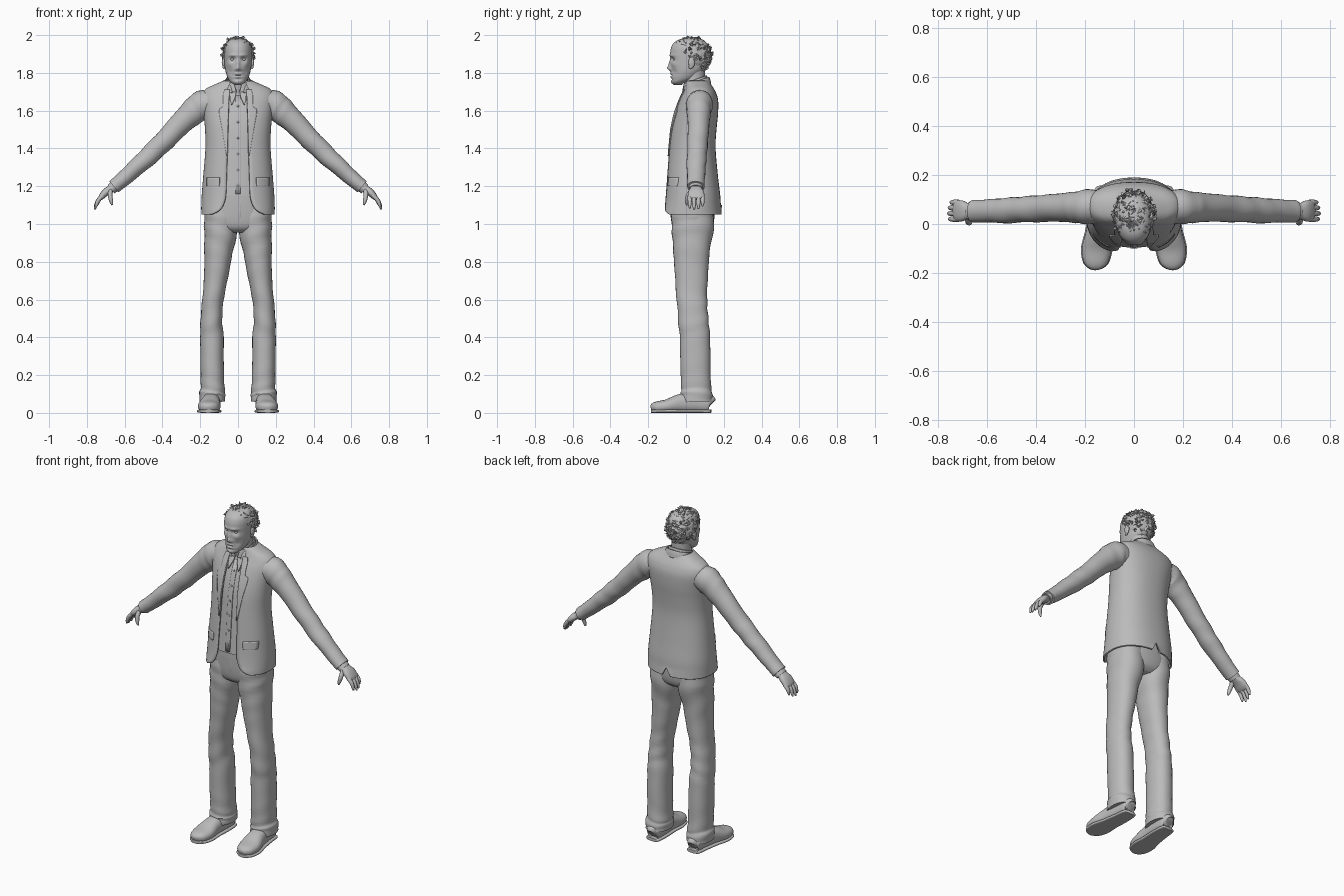
import bpy
import bmesh
import random
from math import sin, cos, pi, asin, exp, copysign
from mathutils import Vector, Matrix, noise

random.seed(4)
default_cube = bpy.data.objects.get("Cube")
if default_cube:
    bpy.data.objects.remove(default_cube, do_unlink=True)

grey = bpy.data.materials.new("plain_grey")
grey.use_nodes = True
grey.diffuse_color = (0.5, 0.5, 0.5, 1)
grey.node_tree.nodes["Principled BSDF"].inputs["Base Color"].default_value = grey.diffuse_color


def finish(name, bm, thickness=0, sharp=50):
    """Turn a bmesh into a smooth, grey object."""
    bmesh.ops.recalc_face_normals(bm, faces=bm.faces)
    mesh = bpy.data.meshes.new(name)
    bm.to_mesh(mesh)
    bm.free()
    mesh.materials.append(grey)
    obj = bpy.data.objects.new(name, mesh)
    bpy.context.collection.objects.link(obj)
    if thickness:
        solid = obj.modifiers.new("cloth", "SOLIDIFY")
        solid.thickness = thickness
        solid.offset = 0
    bpy.ops.object.select_all(action="DESELECT")
    obj.select_set(True)
    bpy.context.view_layer.objects.active = obj
    bpy.ops.object.shade_smooth_by_angle(angle=sharp * pi / 180)
    return obj


def resample(rows, steps):
    """Catmull-Rom interpolation through rows of numbers."""
    result = []
    for i in range(len(rows) - 1):
        a, b = rows[max(i - 1, 0)], rows[i]
        c, d = rows[i + 1], rows[min(i + 2, len(rows) - 1)]
        for k in range(steps):
            t = k / steps
            result.append([q + t / 2 * (r - p + t * (2 * p - 5 * q + 4 * r - s + t * (3 * (q - r) + s - p)))
                           for p, q, r, s in zip(a, b, c, d)])
    return result + [list(rows[-1])]


def skin(rings, closed=True):
    """Bridge rings of points with quads, capping closed ones."""
    bm = bmesh.new()
    grid = [[bm.verts.new(p) for p in ring] for ring in rings]
    count = len(grid[0])
    for low, high in zip(grid, grid[1:]):
        for i in range(count if closed else count - 1):
            j = (i + 1) % count
            bm.faces.new((low[i], low[j], high[j], high[i]))
    if closed:
        bm.faces.new(grid[0])
        bm.faces.new(grid[-1])
    return bm


def power(value, exponent):
    return copysign(abs(value) ** exponent, value)


def stack(rows, sides=48, p=2.3, tilt=0, steps=4, shrink=0):
    """Level rings of (z, half width, front y, back y, optional front gap)."""
    rings = []
    opened = len(rows[0]) > 4
    for z, rx, front, back, *gap in resample(rows, steps):
        rx, mid, ry = rx - shrink, (front + back) / 2, (back - front) / 2 - shrink
        start = asin(min(gap[0] / rx, 1) ** (p / 2)) if opened else 0
        ring = []
        for i in range(sides + 1 if opened else sides):
            a = start + (2 * pi - 2 * start) * i / sides
            c = power(cos(a), 2 / p)
            ring.append(Vector((rx * power(sin(a), 2 / p), mid - ry * c, z - tilt * c)))
        rings.append(ring)
    return rings, not opened


def tube(name, path, ref, side=1, sides=24, p=2, steps=5, fold=0):
    """Sweep (x, y, z, across, along ref) sections, with optional cloth folds."""
    rows = resample(path, steps)
    centres = [Vector(r[:3]) for r in rows]
    rings = []
    for i, row in enumerate(rows):
        d = (centres[min(i + 1, len(rows) - 1)] - centres[max(i - 1, 0)]).normalized()
        u = (ref - d * ref.dot(d)).normalized()
        v = d.cross(u)
        ring = []
        for k in range(sides):
            a = 2 * pi * k / sides
            swell = 1 + fold * sin(i * 1.3 + 2 * sin(a + i / 5)) * (0.6 + 0.4 * sin(i / 3))
            q = centres[i] + swell * (v * row[3] * power(cos(a), 2 / p) + u * row[4] * power(sin(a), 2 / p))
            ring.append((q.x * side, q.y, max(q.z, 0)))
        rings.append(ring)
    return finish(name, skin(rings))


def ball(name, centre, radii):
    bm = bmesh.new()
    bmesh.ops.create_uvsphere(bm, u_segments=20, v_segments=12, radius=1,
                              matrix=Matrix.Translation(centre) @ Matrix.Diagonal((*radii, 1)))
    return finish(name, bm)


X, Y, Z = Vector((1, 0, 0)), Vector((0, 1, 0)), Vector((0, 0, 1))

# Jacket: open front with cutaway hem and a vent at the back
TORSO = [(1.05, .19, -.125, .185, .14), (1.07, .19, -.122, .183, .1), (1.1, .19, -.115, .18, .078),
         (1.15, .188, -.108, .177, .064), (1.25, .18, -.1, .165, .06), (1.4, .168, -.088, .152, .055),
         (1.5, .17, -.078, .157, .052), (1.58, .178, -.06, .165, .05), (1.65, .189, -.035, .166, .047),
         (1.69, .185, -.015, .156, .045), (1.715, .163, -.004, .143, .043), (1.735, .12, 0, .13, .04),
         (1.755, .075, 0, .12, .035)]
rings, closed = stack(TORSO)
for ring in rings:
    ring[24].z = max(ring[24].z, 1.1)
finish("jacket", skin(rings, closed), 0.009)

# Shirt under the jacket
rings, closed = stack([row[:4] for row in TORSO[3:]], shrink=0.012)
finish("shirt", skin(rings, closed))


def patch(name, rows, lift, side=1, thickness=0.006):
    """Cloth strip on the chest: rows of (z, inner x, outer x)."""
    rings = []
    for z, inner, outer in resample(rows, 3):
        i = max(k for k, row in enumerate(TORSO[:-1]) if row[0] <= z)
        low, high = TORSO[i], TORSO[i + 1]
        t = (z - low[0]) / (high[0] - low[0])
        rx, front, back = [a + (b - a) * t for a, b in zip(low[1:4], high[1:4])]
        ring = []
        for k in range(7):
            x = inner + (outer - inner) * k / 6
            depth = max(1 - (abs(x) / rx) ** 2.3, 0) ** (1 / 2.3)
            ring.append((x * side, (front + back) / 2 - (back - front) / 2 * depth - lift, z))
        rings.append(ring)
    return finish(name, skin(rings, False), thickness)


patch("shirt_placket", [(1.16, -.014, .014), (1.4, -.014, .014), (1.68, -.014, .014)], -.01)
for i in range(6):
    row = TORSO[4]
    z = 1.2 + i * 0.085
    front = -0.104 + max(z - 1.2, 0) * 0.075 + max(z - 1.5, 0) * 0.2
    ball("shirt_button", (0, front + 0.008, z), (.006, .004, .006))

for side, label in ((1, "left"), (-1, "right")):
    patch(label + "_lapel", [(1.36, .055, .06), (1.5, .053, .083), (1.6, .05, .1),
                             (1.62, .05, .08), (1.68, .046, .078), (1.71, .043, .07)], .007, side)
    patch(label + "_pocket_flap", [(1.2, .1, .164), (1.215, .097, .165), (1.245, .097, .165)], .006, side)
    patch(label + "_shirt_collar_point", [(1.63, .032, .036), (1.67, .015, .043), (1.71, .007, .045)], .002, side)

# Collars, higher at the back
rings, closed = stack([(1.715, .082, -.022, .13, .03), (1.74, .075, -.015, .125, .035),
                       (1.755, .068, -.008, .119, .04)], tilt=0.022)
finish("jacket_collar", skin(rings, closed), 0.008)
rings, closed = stack([(1.72, .066, -.018, .115, .01), (1.745, .064, -.014, .112, .015),
                       (1.765, .061, -.01, .108, .02)], tilt=0.022)
finish("shirt_collar", skin(rings, closed), 0.006)

# Neck
rings, closed = stack([(1.66, .07, .0, .11), (1.74, .055, -.01, .1), (1.82, .055, -.02, .1)], p=2)
finish("neck", skin(rings, closed))

# Head with sculpted face: bumps are (x, z, x spread, z spread, push)
HEAD = [(1.737, .018, -.066, -.02), (1.75, .038, -.075, .0), (1.77, .053, -.078, .05), (1.8, .064, -.079, .085),
        (1.83, .07, -.08, .11), (1.87, .073, -.082, .12), (1.9, .074, -.084, .125), (1.93, .073, -.08, .123),
        (1.955, .065, -.068, .112), (1.975, .045, -.04, .088), (1.985, .012, .01, .045)]
BUMPS = [(0, 1.825, .011, .013, -.02), (0, 1.85, .009, .018, -.01), (.029, 1.872, .015, .011, .013),
         (.026, 1.893, .022, .007, -.006), (.014, 1.818, .006, .007, -.006), (0, 1.795, .02, .005, -.006),
         (0, 1.787, .022, .003, .006), (0, 1.779, .017, .005, -.006), (0, 1.766, .02, .005, .004),
         (0, 1.75, .018, .01, -.004), (.045, 1.845, .014, .012, -.005), (.04, 1.805, .014, .016, .006)]
rings, closed = stack(HEAD, sides=96, p=2.15, steps=7)
for ring in rings:
    for v in ring:
        if v.y < 0:
            v.y += sum(push * exp(-((abs(v.x) - x) / sx) ** 2 - ((v.z - z) / sz) ** 2)
                       for x, z, sx, sz, push in BUMPS)
finish("head", skin(rings, closed), sharp=80)

# Hair: noisy cap trimmed at the hairline, plus loose tufts
bm = bmesh.new()
bmesh.ops.create_icosphere(bm, subdivisions=5, radius=1)
for v in bm.verts:
    rough = 1 + 0.06 * noise.noise(v.co * 5) + 0.03 * noise.noise(v.co * 13)
    v.co = Vector((v.co.x * .083, v.co.y * .105, v.co.z * .095)) * rough + Vector((0, .028, 1.892))


def hairline(y):
    if y > 0.045:
        return 1.8
    return min(1.95, 1.87 - (y - 0.03) * 1.1)


bmesh.ops.delete(bm, geom=[v for v in bm.verts if v.co.z < hairline(v.co.y)], context="VERTS")
roots = [v.co.copy() for v in bm.verts]
for root in random.sample(roots, 190):
    out = (root - Vector((0, .03, 1.89))).normalized()
    lean = out * 0.35 + Vector((random.uniform(-1, 1), random.uniform(-1, .6), random.uniform(-.6, .5)))
    turn = lean.to_track_quat("Z", "Y").to_matrix().to_4x4()
    bmesh.ops.create_cone(bm, segments=5, radius1=0.009, radius2=0.001, depth=random.uniform(.016, .032),
                          matrix=Matrix.Translation(root + out * 0.001) @ turn)
for v in bm.verts:
    v.co.z = min(v.co.z, 2)
finish("hair", bm)

# Trouser seat and fly
rings, closed = stack([(.955, .1, -.04, .11), (.98, .155, -.068, .138), (1.03, .178, -.08, .15),
                       (1.12, .172, -.085, .15), (1.17, .168, -.085, .15)])
finish("trouser_seat", skin(rings, closed))
tube("trouser_waistband", [(0, .033, 1.12, .174, .122), (0, .033, 1.15, .174, .122)], Y, p=2.3, sides=48)
tube("trouser_fly", [(.008, -.078, 1.12, .012, .007), (.008, -.075, 1.04, .011, .007),
                     (.003, -.055, .98, .005, .006)], Y, sides=12)

ARM = [(.12, .07, 1.64, .07, .07), (.19, .07, 1.63, .076, .07), (.24, .068, 1.59, .07, .064),
       (.3, .067, 1.535, .06, .058), (.4, .062, 1.43, .054, .054), (.5, .056, 1.335, .049, .052),
       (.6, .053, 1.245, .041, .047), (.657, .052, 1.197, .038, .046)]
LEG = [(.09, .035, 1.08, .088, .112), (.09, .035, .98, .089, .111), (.104, .029, .85, .075, .096),
       (.113, .029, .75, .066, .089), (.13, .03, .62, .057, .081), (.141, .038, .5, .057, .08),
       (.138, .047, .4, .062, .08), (.137, .05, .25, .062, .08), (.134, .053, .14, .063, .079),
       (.136, .055, .1, .069, .084), (.136, .056, .06, .067, .086)]
SHOE = [(.135, .133, .045, .02, .03), (.135, .12, .05, .038, .05), (.137, .05, .055, .045, .055),
        (.145, -.03, .05, .05, .05), (.152, -.1, .036, .06, .036), (.156, -.155, .03, .05, .03),
        (.157, -.178, .026, .03, .022), (.157, -.186, .024, .012, .01)]
SOLE = [(x, y, .009, across + .004, .009) for x, y, z, across, up in SHOE]

for side, label in ((1, "left_"), (-1, "right_")):
    # Sleeve, cuff and hand
    tube(label + "sleeve", ARM, Y, side, fold=0.04)
    tube(label + "shirt_cuff", [(.64, .052, 1.21, .03, .038), (.672, .052, 1.184, .029, .037)], Y, side)
    tube(label + "palm", [(.65, .052, 1.2, .022, .028), (.675, .052, 1.185, .021, .031),
                          (.7, .053, 1.168, .02, .042), (.722, .054, 1.145, .016, .043),
                          (.732, .054, 1.132, .01, .038)], Y, side, p=2.4)
    for finger, y, length in (("index", .02, .9), ("middle", .043, 1), ("ring", .066, .94), ("little", .088, .75)):
        tube(label + finger + "_finger",
             [(.715, y, 1.15, .011, .011), (.715 + .026 * length, y, 1.15 - .026 * length, .011, .011),
              (.715 + .038 * length, y, 1.15 - .053 * length, .009, .009),
              (.715 + .043 * length, y, 1.15 - .074 * length, .004, .004)], Y, side, sides=12)
    tube(label + "thumb", [(.675, .035, 1.18, .013, .014), (.677, .012, 1.15, .012, .013),
                           (.671, .004, 1.12, .01, .01), (.665, .004, 1.1, .004, .004)], Y, side, sides=12)
    # Trouser leg and shoe
    tube(label + "trouser_leg", LEG, Y, side, sides=32, p=2.2, fold=0.03)
    tube(label + "shoe", SHOE, Z, side, sides=32, p=2.3)
    tube(label + "shoe_sole", SOLE, Z, side, sides=32, p=4)
    # Eye and ear
    ball(label + "eye", (.029 * side, -.058, 1.872), (.012, .011, .009))
    ball(label + "ear", (.076 * side, .03, 1.855), (.009, .017, .03))
    ball(label + "ear_lobe", (.075 * side, .024, 1.832), (.007, .01, .011))
